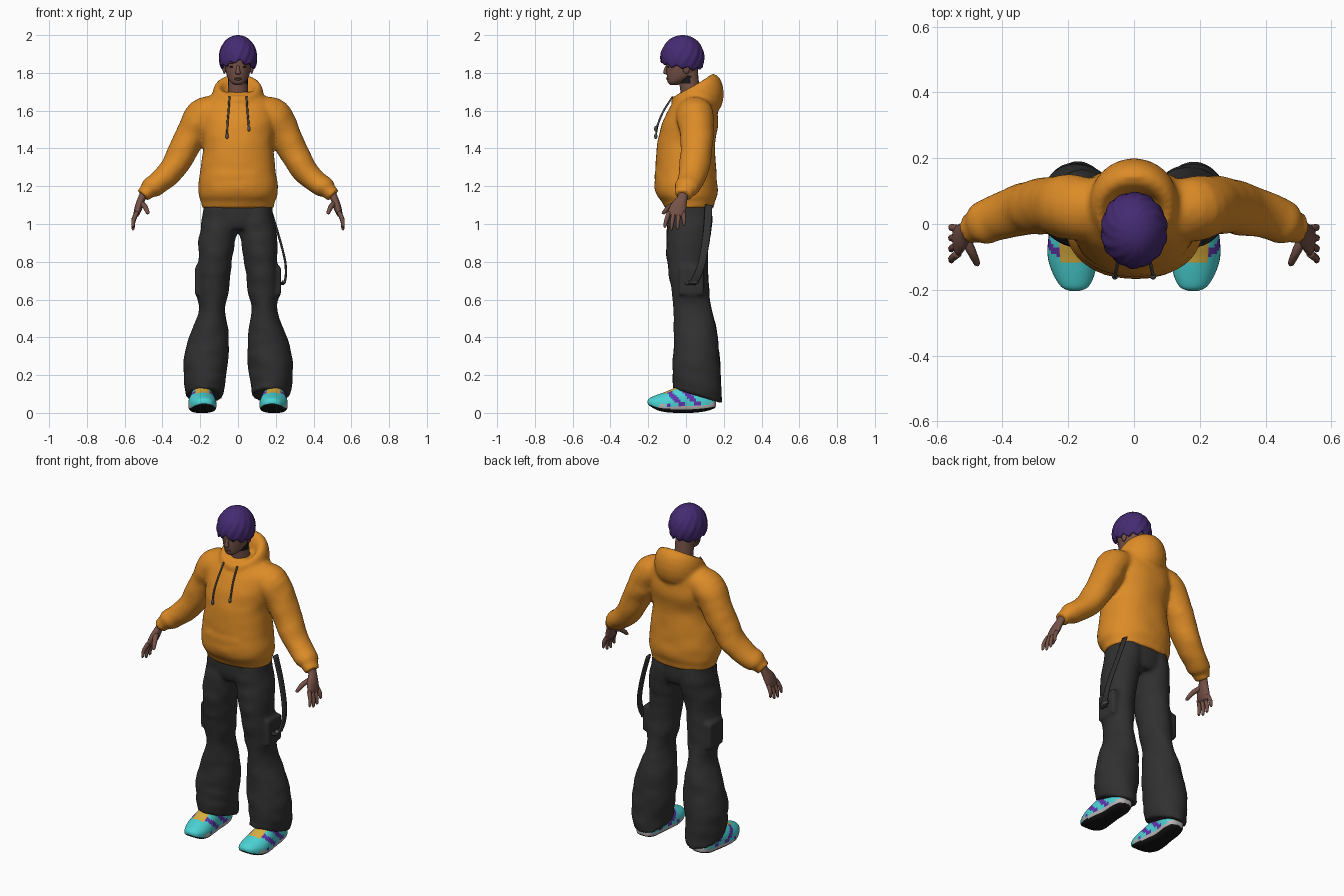
import bpy, bmesh, math
from mathutils import Vector, Matrix, noise

if "Cube" in bpy.data.objects:
    bpy.data.objects.remove(bpy.data.objects["Cube"])


def material(name, r, g, b):
    m = bpy.data.materials.new(name)
    m.use_nodes = True
    m.diffuse_color = (r, g, b, 1)
    m.node_tree.nodes["Principled BSDF"].inputs["Base Color"].default_value = (r, g, b, 1)
    return m


ORANGE = material("orange cloth", .72, .26, .02)
CHARCOAL = material("charcoal cloth", .03, .03, .03)
SKIN = material("brown skin", .18, .085, .065)
HAIR = material("violet hair", .06, .024, .17)
CYAN = material("cyan upper", .07, .65, .66)
YELLOW = material("yellow tongue", .7, .43, .05)
PURPLE = material("purple panel", .12, .035, .42)
GREY = material("pale midsole", .5, .47, .47)
BLACK = material("black rubber", .008, .008, .008)
CORD = material("grey cord", .1, .09, .085)


def spline(stations, k=5):
    """Catmull-Rom interpolation of every value in a station."""
    out, last = [], len(stations) - 1
    for i in range(last):
        q = [stations[max(0, min(last, i + d))] for d in (-1, 0, 1, 2)]
        for j in range(k):
            t = j / k
            out.append(tuple(b + .5 * t * (c - a + t * (2*a - 5*b + 4*c - d + t * (3*(b - c) + d - a)))
                             for a, b, c, d in zip(*q)))
    return out + [tuple(stations[-1])]


def skin(bm, rings, loop=False):
    vs = [[bm.verts.new(p) for p in r] for r in rings]
    n = len(vs[0])
    for i in range(len(vs) if loop else len(vs) - 1):
        a, b = vs[i], vs[(i + 1) % len(vs)]
        for j in range(n):
            bm.faces.new((a[j], a[(j + 1) % n], b[(j + 1) % n], b[j]))
    if not loop:
        bm.faces.new(vs[0])
        bm.faces.new(vs[-1])


def tube(bm, stations, s=1, flat=False, n=24, folds=0, k=5, power=1.0, warp=None):
    """Sweep ellipses; a station is x, y, z, half depth, half width."""
    st = spline(stations, k)
    pts = [Vector((s * q[0], q[1], q[2])) for q in st]
    rings = []
    for i, q in enumerate(st):
        t = Vector((0, 0, 1)) if flat else (pts[min(i + 1, len(pts) - 1)] - pts[max(i - 1, 0)]).normalized()
        side = (Vector((0, 1, 0)) - t * t.y).normalized()
        other = t.cross(side)
        ring = []
        for j in range(n):
            a = math.tau * j / n
            c, d = (math.copysign(abs(f) ** power, f) for f in (math.cos(a), math.sin(a)))
            off = side * c * q[3] + other * d * q[4]
            p = pts[i] + off
            off *= 1 + folds * noise.noise(Vector((p.x * 9, p.y * 9, p.z * 16)))
            p = pts[i] + off
            ring.append(warp(p) if warp else p)
        rings.append(ring)
    skin(bm, rings)


def box(bm, centre, size):
    bmesh.ops.create_cube(bm, size=1, matrix=Matrix.Translation(centre) @ Matrix.Diagonal((*size, 1)))


def ball(bm, centre, radii):
    bmesh.ops.create_uvsphere(bm, u_segments=16, v_segments=10, radius=1,
                              matrix=Matrix.Translation(centre) @ Matrix.Diagonal((*radii, 1)))


def finish(bm, name, mats, voxel=0, rule=None):
    bmesh.ops.recalc_face_normals(bm, faces=bm.faces)
    bm.normal_update()
    for f in bm.faces:
        f.smooth = True
        if rule:
            f.material_index = rule(f.calc_center_median(), f.normal)
    me = bpy.data.meshes.new(name)
    bm.to_mesh(me)
    bm.free()
    for m in mats:
        me.materials.append(m)
    ob = bpy.data.objects.new(name, me)
    bpy.context.collection.objects.link(ob)
    if voxel:
        r = ob.modifiers.new("blend", 'REMESH')
        r.mode, r.voxel_size, r.use_smooth_shade = 'VOXEL', voxel, True
        ob.modifiers.new("soften", 'SMOOTH').iterations = 3
    return ob


# Hoodie: torso, sleeves, front pocket and lowered hood blended together
bm = bmesh.new()
torso = [(1.085, .018, .19, .13), (1.12, .012, .196, .142), (1.15, .005, .208, .158), (1.2, 0, .21, .166),
         (1.3, 0, .198, .16), (1.42, 0, .185, .152), (1.52, .02, .195, .15), (1.6, .035, .195, .13),
         (1.66, .05, .165, .105), (1.7, .05, .1, .08)]
tube(bm, [(0, y, z, ry, rx) for z, y, rx, ry in torso], flat=True, n=40, folds=.025, power=.9)
for s in (-1, 1):
    tube(bm, [(.1, .04, 1.6, .09, .08), (.19, .05, 1.572, .1, .09), (.255, .058, 1.46, .088, .083),
              (.34, .045, 1.3, .08, .07), (.42, .02, 1.22, .07, .06), (.462, .002, 1.192, .066, .057),
              (.482, -.008, 1.172, .05, .042), (.505, -.015, 1.15, .047, .04)], s, folds=.08)
ball(bm, (0, -.125, 1.25), (.13, .042, .075))
rings = []
for i in range(40):
    a = math.tau * i / 40
    u = (1 + math.sin(a)) / 2
    w, h, z = .022 + .033 * u * u, .03 + .075 * u, 1.65 + .04 * u
    rings.append([((.105 + w * math.cos(b)) * math.cos(a),
                   .045 + (.1 + w * math.cos(b)) * math.sin(a),
                   z + h * math.sin(b)) for b in (math.tau * j / 16 for j in range(16))])
skin(bm, rings, loop=True)
finish(bm, "hoodie", [ORANGE], .011)

# Drawstrings with end beads
for s, end, name in ((-1, 1.465, "right_drawstring"), (1, 1.505, "left_drawstring")):
    bm = bmesh.new()
    tube(bm, [(.045, -.07, 1.675, .005, .005), (.05, -.118, 1.6, .005, .005),
              (.056, -.148, 1.53, .005, .005), (.058, -.16, end, .005, .005)], s, n=8)
    ball(bm, (s * .058, -.16, end), (.009, .009, .015))
    finish(bm, name, [CORD])

# Wide trousers with a slanted hem and cargo pockets
bm = bmesh.new()


def slant(p):
    p.z -= (p.y - .06) * .3 * max(0, min(1, (.35 - p.z) / .25))
    return p


tube(bm, [(0, .02, .97, .1, .14), (0, .02, 1.02, .118, .18), (0, .02, 1.13, .118, .182)], flat=True, n=32)
leg = [(1.1, .09, .02, .09, .112), (1, .098, .02, .098, .12), (.9, .112, .01, .098, .113),
       (.8, .122, .008, .088, .108), (.65, .135, .022, .086, .1), (.55, .138, .035, .068, .1),
       (.42, .15, .05, .1, .115), (.27, .171, .055, .119, .125), (.15, .176, .058, .108, .13),
       (.09, .175, .056, .1, .13)]
for s in (-1, 1):
    tube(bm, [(x, y, z, ry, rx) for z, x, y, rx, ry in leg], s, flat=True, n=32, folds=.07, warp=slant)
    box(bm, (s * .2, .03, .7), (.055, .13, .15))
finish(bm, "trousers", [CHARCOAL], .011)

# Hanging strap and buckle
bm = bmesh.new()
tube(bm, [(.165, .12, 1.1, .02, .006), (.212, .11, .95, .02, .006), (.25, .085, .8, .02, .006),
          (.25, .05, .705, .02, .006), (.225, .015, .69, .02, .006), (.195, -.02, .77, .02, .006)], n=12, power=.5)
finish(bm, "hip_strap", [CHARCOAL])
bm = bmesh.new()
box(bm, (.243, .04, .695), (.02, .05, .014))
finish(bm, "strap_buckle", [CORD])

# Trainers: station is y, x, underside, top, half width
shoe = spline([(-.203, .18, .05, .066, .016), (-.19, .18, .036, .08, .042), (-.15, .183, .014, .097, .064),
               (-.1, .188, .003, .115, .074), (-.04, .19, 0, .14, .07), (.03, .188, 0, .15, .06),
               (.1, .185, .008, .14, .06), (.145, .183, .022, .1, .045), (.158, .183, .034, .08, .02)], 6)
for s, name in ((-1, "right_shoe"), (1, "left_shoe")):
    bm = bmesh.new()
    rings = []
    for y, x, lo, hi, w in shoe:
        ring = []
        for j in range(36):
            c, d = math.cos(math.tau * j / 36), math.sin(math.tau * j / 36)
            pinch = .55 if d < 0 else 1
            mid = lo + (hi - lo) * .4
            ring.append((s * x + w * math.copysign(abs(c) ** pinch, c), y,
                         mid + (d * (hi - mid) if d > 0 else -abs(d) ** .55 * (mid - lo))))
        rings.append(ring)
    skin(bm, rings)

    def shoe_colour(p, nrm, s=s):
        y, x, lo, hi, w = min(shoe, key=lambda q: abs(q[0] - p.y))
        dx = abs(p.x - s * x)
        if nrm.z < -.45:
            return 4
        if p.z < lo + .034 and p.y > -.14:
            return 3
        if -.115 < p.y < -.02 and dx < .04 and nrm.z > .3:
            return 1
        if -.1 < p.y < .08 and math.sin((p.y + p.z) * 75) > .1:
            return 2
        return 0

    finish(bm, name, [CYAN, YELLOW, PURPLE, GREY, BLACK], rule=shoe_colour)

# Hands
for s, name in ((-1, "right_hand"), (1, "left_hand")):
    bm = bmesh.new()
    tube(bm, [(.492, -.012, 1.175, .028, .022), (.51, -.02, 1.135, .028, .02), (.524, -.038, 1.095, .042, .021),
              (.537, -.052, 1.055, .046, .016), (.541, -.055, 1.042, .036, .01)], s, n=16)
    for i in range(4):
        y, drop = -.09 + .025 * i, (.062, .076, .072, .052)[i]
        tube(bm, [(.535, y, 1.062, .012, .012), (.553, y - .014 + .006 * i, 1.055 - drop * .55, .011, .011),
                  (.555, y - .022 + .009 * i, 1.05 - drop, .008, .008),
                  (.553, y - .023 + .009 * i, 1.046 - drop, .003, .003)], s, n=10, k=4)
    tube(bm, [(.515, -.04, 1.11, .016, .016), (.493, -.085, 1.092, .014, .014),
              (.478, -.118, 1.06, .01, .01), (.476, -.122, 1.052, .004, .004)], s, n=10)
    finish(bm, name, [SKIN])

# Neck with a dark ink mark on its left side
bm = bmesh.new()
tube(bm, [(0, .035, 1.62, .055, .056), (0, .02, 1.72, .052, .052), (0, .005, 1.84, .055, .052)], flat=True, n=40, k=10)
finish(bm, "neck", [SKIN, BLACK],
       rule=lambda p, n: int(p.x > .03 and -.025 < p.y < .025 and 1.748 < p.z < 1.785))

# Head, nose, ears and lips
bm = bmesh.new()
head = [(1.737, -.062, .018, .022), (1.75, -.052, .038, .045), (1.78, -.028, .057, .073), (1.82, -.02, .067, .084),
        (1.87, -.016, .074, .09), (1.92, -.016, .074, .09), (1.97, -.016, .045, .055)]
tube(bm, [(0, y, z, ry, rx) for z, y, rx, ry in head], flat=True, n=32)
tube(bm, [(0, -.1, 1.84, .007, .007), (0, -.11, 1.812, .009, .011), (0, -.108, 1.797, .011, .015),
          (0, -.1, 1.792, .006, .008)], flat=True, n=12)
ball(bm, (0, -.098, 1.772), (.02, .008, .005))
ball(bm, (0, -.096, 1.765), (.018, .008, .005))
for s in (-1, 1):
    ball(bm, (s * .072, .002, 1.825), (.01, .018, .03))
finish(bm, "head", [SKIN])

# Eyes and brows
for s, side in ((-1, "right"), (1, "left")):
    for part, z, y, h in (("eye", 1.832, -.094, .0045), ("brow", 1.849, -.096, .003)):
        bm = bmesh.new()
        ball(bm, (s * .03, y, z), (.014, .004, h))
        finish(bm, side + "_" + part, [BLACK])

# Hair: ridged dome swept into a jagged fringe
bm = bmesh.new()
rings = []
for i in range(1, 23):
    ring = []
    for j in range(96):
        a = math.tau * j / 96
        jag = abs((a * 11 / math.tau) % 1 - .5) * 2
        phi = i / 22 * math.radians(92 + 18 * abs(math.cos(a)) + 14 * max(0, math.sin(a)) + 10 * jag)
        ridge = abs(((a + .6 * phi) * 14 / math.tau) % 1 - .5) * 2
        r = 1 - .05 * ridge * math.sin(phi) + .03 * noise.noise(Vector((3 * math.cos(a), 3 * math.sin(a), phi)))
        ring.append((.103 * r * math.sin(phi) * math.cos(a), -.018 + .118 * r * math.sin(phi) * math.sin(a),
                     1.88 + .12 * math.cos(phi)))
    rings.append(ring)
skin(bm, rings)
bm.faces.ensure_lookup_table()
bmesh.ops.delete(bm, geom=[bm.faces[-1]], context='FACES_ONLY')
hair = finish(bm, "hair", [HAIR])
thick = hair.modifiers.new("thickness", 'SOLIDIFY')
thick.thickness, thick.offset = .014, -1
